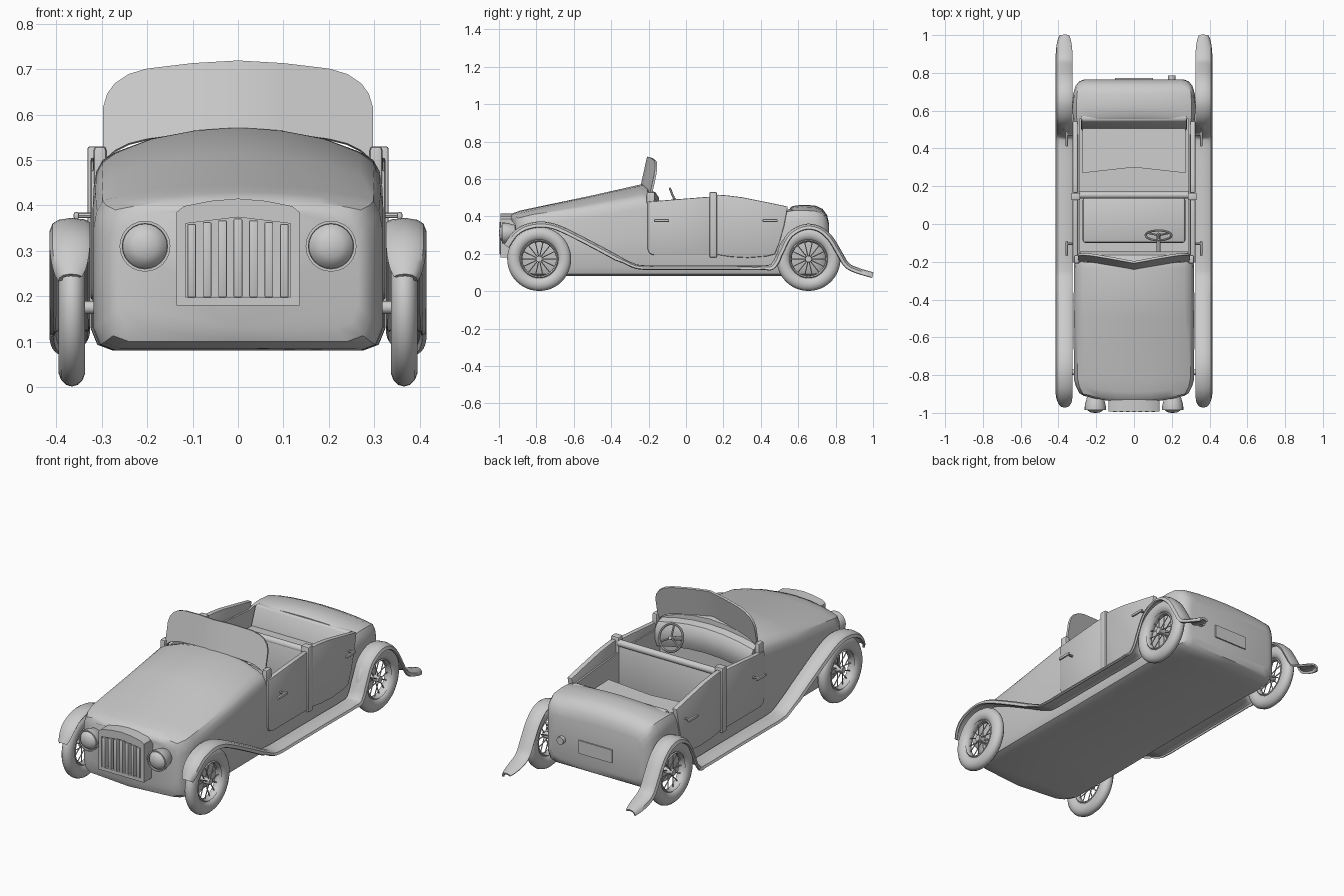
import bpy, bmesh
from math import pi, sin, cos, radians
from mathutils import Vector

if "Cube" in bpy.data.objects:
    bpy.data.objects.remove(bpy.data.objects["Cube"])


def make(name, verts, faces):
    me = bpy.data.meshes.new(name)
    me.from_pydata([tuple(v) for v in verts], [], faces)
    bm = bmesh.new()
    bm.from_mesh(me)
    bmesh.ops.recalc_face_normals(bm, faces=bm.faces)
    bm.to_mesh(me)
    bm.free()
    ob = bpy.data.objects.new(name, me)
    bpy.context.collection.objects.link(ob)
    return ob


def loft(name, rings, cap=True, closed=True):
    n = len(rings[0])
    m = n if closed else n - 1
    faces = [(i * n + j, i * n + (j + 1) % n, (i + 1) * n + (j + 1) % n, (i + 1) * n + j)
             for i in range(len(rings) - 1) for j in range(m)]
    if cap:
        faces += [tuple(range(n)), tuple((len(rings) - 1) * n + j for j in range(n))]
    return make(name, [v for r in rings for v in r], faces)


def bevel(ob, w, seg=2):
    if w:
        b = ob.modifiers.new("bevel", 'BEVEL')
        b.width, b.segments, b.limit_method = w, seg, 'ANGLE'
    return ob


def box(name, x0, x1, y0, y1, z0, z1, w=0.0):
    r = [[(x, y0, z0), (x, y1, z0), (x, y1, z1), (x, y0, z1)] for x in (x0, x1)]
    return bevel(loft(name, r), w)


def side_panel(name, yz, x0, x1, w=0.006):
    return bevel(loft(name, [[(x, y, z) for y, z in yz] for x in (x0, x1)]), w)


def rod(name, p, q, r, n=12):
    p, q = Vector(p), Vector(q)
    d = (q - p).normalized()
    u = d.orthogonal().normalized()
    v = d.cross(u)
    return loft(name, [[c + r * (cos(2 * pi * k / n) * u + sin(2 * pi * k / n) * v)
                        for k in range(n)] for c in (p, q)])


def ring(name, c, u, v, major, a, b, n=40, m=12):
    """Torus in plane u,v: radial half-thickness a, axial half-thickness b."""
    u, v, c = Vector(u).normalized(), Vector(v).normalized(), Vector(c)
    w = u.cross(v)
    rings = []
    for i in range(n + 1):
        t = 2 * pi * i / n
        d = cos(t) * u + sin(t) * v
        rings.append([c + d * (major + a * cos(2 * pi * k / m)) + w * b * sin(2 * pi * k / m)
                      for k in range(m)])
    ob = loft(name, rings, cap=False)
    bm = bmesh.new()
    bm.from_mesh(ob.data)
    bmesh.ops.remove_doubles(bm, verts=bm.verts, dist=1e-5)
    bmesh.ops.recalc_face_normals(bm, faces=bm.faces)
    bm.to_mesh(ob.data)
    bm.free()
    return ob


def smooth_path(p, sub=4):
    p = [Vector(q) for q in p]
    p = [2 * p[0] - p[1]] + p + [2 * p[-1] - p[-2]]
    out = []
    for i in range(1, len(p) - 2):
        a, b, c, d = p[i - 1:i + 3]
        for k in range(sub):
            t = k / sub
            out.append(0.5 * (2 * b + (c - a) * t + (2 * a - 5 * b + 4 * c - d) * t * t
                              + (3 * b - a - 3 * c + d) * t ** 3))
    return out + [p[-2]]


def cut(ob, cutter):
    m = ob.modifiers.new("cut", 'BOOLEAN')
    m.object, m.operation, m.solver = cutter, 'DIFFERENCE', 'EXACT'
    cutter.hide_render = True


# Body hull: stations of (y, half width, bottom z, shoulder z, crown z)
def section(y, w, zb, zs, zc):
    h = [(0, zb), (w - .05, zb), (w - .015, zb + .013), (w, zb + .05), (w, (zb + zs) / 2),
         (w, zs - .06), (w - .006, zs - .025), (w - .02, zs), (w - .05, zs + .25 * (zc - zs)),
         (.6 * w, zs + .65 * (zc - zs)), (.3 * w, zs + .9 * (zc - zs)), (0, zc)]
    pts = h + [(-x, z) for x, z in h[-2:0:-1]]
    bow = .035 if y < -.85 else 0
    return [(x, y + bow * (x / w) ** 2, z) for x, z in pts]


body = loft("body", [section(*s) for s in (
    (-.945, .265, .13, .375, .395), (-.93, .29, .10, .39, .415), (-.89, .31, .085, .40, .43),
    (-.82, .318, .08, .41, .445), (-.5, .32, .08, .455, .512), (-.235, .318, .08, .50, .572),
    (-.205, .316, .08, .495, .565), (-.2, .316, .08, .45, .46), (.15, .316, .08, .45, .46),
    (.51, .318, .08, .42, .42), (.54, .321, .08, .425, .435), (.57, .324, .08, .43, .455),
    (.62, .325, .08, .432, .462), (.69, .322, .08, .428, .458), (.73, .31, .085, .415, .44),
    (.755, .29, .10, .385, .405), (.765, .265, .13, .35, .36))])
cockpit = box("cockpit_cutter", -.288, .288, -.19, .555, .2, .9)
cut(body, cockpit)

# Windshield: shallow V, leaning back
cols = [(0, .565, .718), (.1, .56, .712), (.2, .545, .70), (.24, .535, .688), (.27, .52, .668),
        (.287, .505, .645), (.296, .49, .615)]
cols = [(-x, a, b) for x, a, b in cols[:0:-1]] + cols
ws = loft("windshield", [[(x, -.235 + .2 * abs(x) + (z - .57) * .22, z)
                          for z in (a, (a + b) / 2, b)] for x, a, b in cols], False, False)
so = ws.modifiers.new("thick", 'SOLIDIFY')
so.thickness, so.offset = .012, 0

# Dashboard, steering wheel and column
dash = loft("dashboard", [[(x, -.21 + dy, z - .12 * x * x * 4) for dy, z in
            ((0, .40), (.05, .40), (.065, .44), (.065, .50), (.045, .53), (0, .54))]
            for x in (-.285, -.2, -.1, 0, .1, .2, .285)])
wc, wu, wv = Vector((.13, -.06, .485)), Vector((1, 0, 0)), Vector((0, -.38, .925)).normalized()
ring("steering_wheel", wc, wu, wv, .068, .006, .006, 32, 8)
for k in range(3):
    t = pi / 2 + 2 * pi * k / 3
    rod("steering_spoke", wc, wc + .068 * (cos(t) * wu + sin(t) * wv), .005, 8)
rod("steering_column", wc + Vector((0, .01, .004)), (.13, -.185, .43), .01)
for x in (.09, .13, .17):
    box("pedal", x - .012, x + .012, -.17, -.16, .22, .30, .003)

# Seats
box("front_seat", -.272, .272, -.1, .14, .2, .31, .015)
box("front_seat_back", -.285, .285, .135, .165, .2, .495, .006)
rod("front_seat_rail", (-.29, .153, .497), (.29, .153, .497), .018, 16)
loft("rear_seat", [[(x, .28 + .03 * (1 - abs(x) / .272) - .01, .2), (x, .555, .2), (x, .555, .34),
                    (x, .28 + .03 * (1 - abs(x) / .272) - .01, .35)] for x in (-.272, 0, .272)])
side_panel("rear_seat_back", [(.49, .3), (.56, .3), (.575, .44), (.545, .44)], -.28, .28, .01)

fender_path = smooth_path([(-.965, .245), (-.925, .305), (-.87, .345), (-.79, .364), (-.71, .355),
                           (-.62, .318), (-.45, .23), (-.30, .15), (-.23, .132), (-.1, .131),
                           (.2, .131), (.42, .131), (.468, .15), (.50, .215), (.55, .305),
                           (.63, .35), (.71, .342), (.775, .29), (.825, .21), (.865, .145),
                           (.92, .117), (1.0, .093)])

for s in (-1, 1):
    # Doors and rear quarter panels
    side_panel("front_door", [(-.205, .225), (-.195, .2), (-.17, .192), (.128, .192), (.128, .505),
                              (-.04, .492), (-.16, .482), (-.205, .478)], s * .298, s * .325)
    side_panel("rear_panel", [(.165, .195), (.24, .183), (.33, .178), (.43, .186), (.475, .197),
                              (.50, .26), (.525, .35), (.545, .452), (.45, .472), (.3, .502),
                              (.22, .512), (.165, .516)], s * .298, s * .326)
    box("door_pillar", s * .285, s * .332, .126, .165, .18, .53, .006)
    box("cowl_post", s * .29, s * .318, -.21, -.165, .42, .53, .008)

    # Door handles
    for y in (-.17, .41):
        box("door_handle", s * .350, s * .362, y, y + .08, .37, .385, .004)
        rod("handle_stem", (s * .32, y + .065, .378), (s * .354, y + .065, .378), .006, 8)

    # Fender and running board in one sweep
    rows, n = [], len(fender_path)
    for i, p in enumerate(fender_path):
        d = (fender_path[min(i + 1, n - 1)] - fender_path[max(i - 1, 0)]).normalized()
        nrm = Vector((-d.y, d.x))
        e = min(i, n - 1 - i)
        k = (.55, .75, .86, .93, .97)[e] if e < 5 else 1
        flat = 1 if not (-.35 < p.x < .44) else .7
        rows.append([(s * (.369 + k * dx), p.x - nrm.x * o * flat, p.y - nrm.y * o * flat)
                     for dx, o in ((-.041, .006), (-.03, 0), (0, -.003), (.025, .001),
                                   (.036, .008), (.041, .022))])
    f = loft("fender", rows, False, False)
    m = f.modifiers.new("thick", 'SOLIDIFY')
    m.thickness, m.offset = .01, 0

    # Spoked wheels
    for y in (-.785, .655):
        c = Vector((s * .366, y, .172))
        ring("tyre", c, (0, 1, 0), (0, 0, 1), .134, .037, .03, 48, 14)
        ring("rim", c, (0, 1, 0), (0, 0, 1), .098, .008, .02, 48, 8)
        rod("hub", c - Vector((s * .02, 0, 0)), c + Vector((s * .022, 0, 0)), .017, 16)
        for k in range(14):
            t = 2 * pi * k / 14
            o = Vector((s * .014 * (-1) ** k, 0, 0))
            rod("spoke", c + o, c + .096 * Vector((0, cos(t), sin(t))), .0028, 6)
        rod("axle", (s * .27, y, .175), (s * .35, y, .175), .014, 16)

    # Headlights
    loft("headlight", [[(s * .205 + r * cos(2 * pi * k / 24), y, .31 + r * sin(2 * pi * k / 24))
                        for k in range(24)] for r, y in
                       ((.006, -1), (.025, -.997), (.04, -.988), (.049, -.975), (.05, -.985),
                        (.056, -.985), (.056, -.968), (.053, -.95), (.045, -.92), (.03, -.89),
                        (.015, -.87))])

# Grille: arched shell with recessed slats
gr = [(-.135, .18), (.135, .18), (.135, .385), (.12, .398), (.06, .41), (0, .415),
      (-.06, .41), (-.12, .398), (-.135, .385)]
grille = loft("grille_shell", [[(x, y, z) for x, z in gr] for y in (-.993, -.9)])
inner = [(-.116, .198), (.116, .198), (.116, .36), (0, .374), (-.116, .36)]
cut(grille, loft("grille_cutter", [[(x, y, z) for x, z in inner] for y in (-1.1, -.965)]))
for k in range(-3, 4):
    box("grille_slat", k * .034 - .0095, k * .034 + .0095, -.996, -.96, .197, .371 - abs(k) * .004, .003)

# Number plate and tail light
box("rear_plate", -.1, .1, .755, .772, .19, .26)
rod("tail_light_stem", (.2, .74, .235), (.2, .765, .235), .01)
rod("tail_light", (.2, .762, .235), (.2, .785, .235), .02, 16)

# Apply modifiers, drop cutters, shade
bpy.ops.object.select_all(action='SELECT')
bpy.context.view_layer.objects.active = body
bpy.ops.object.convert(target='MESH')
for o in list(bpy.data.objects):
    if o.name.endswith("cutter"):
        bpy.data.objects.remove(o)
bpy.ops.object.select_all(action='SELECT')
bpy.context.view_layer.objects.active = bpy.data.objects["body"]
bpy.ops.object.shade_smooth_by_angle(angle=radians(35))
